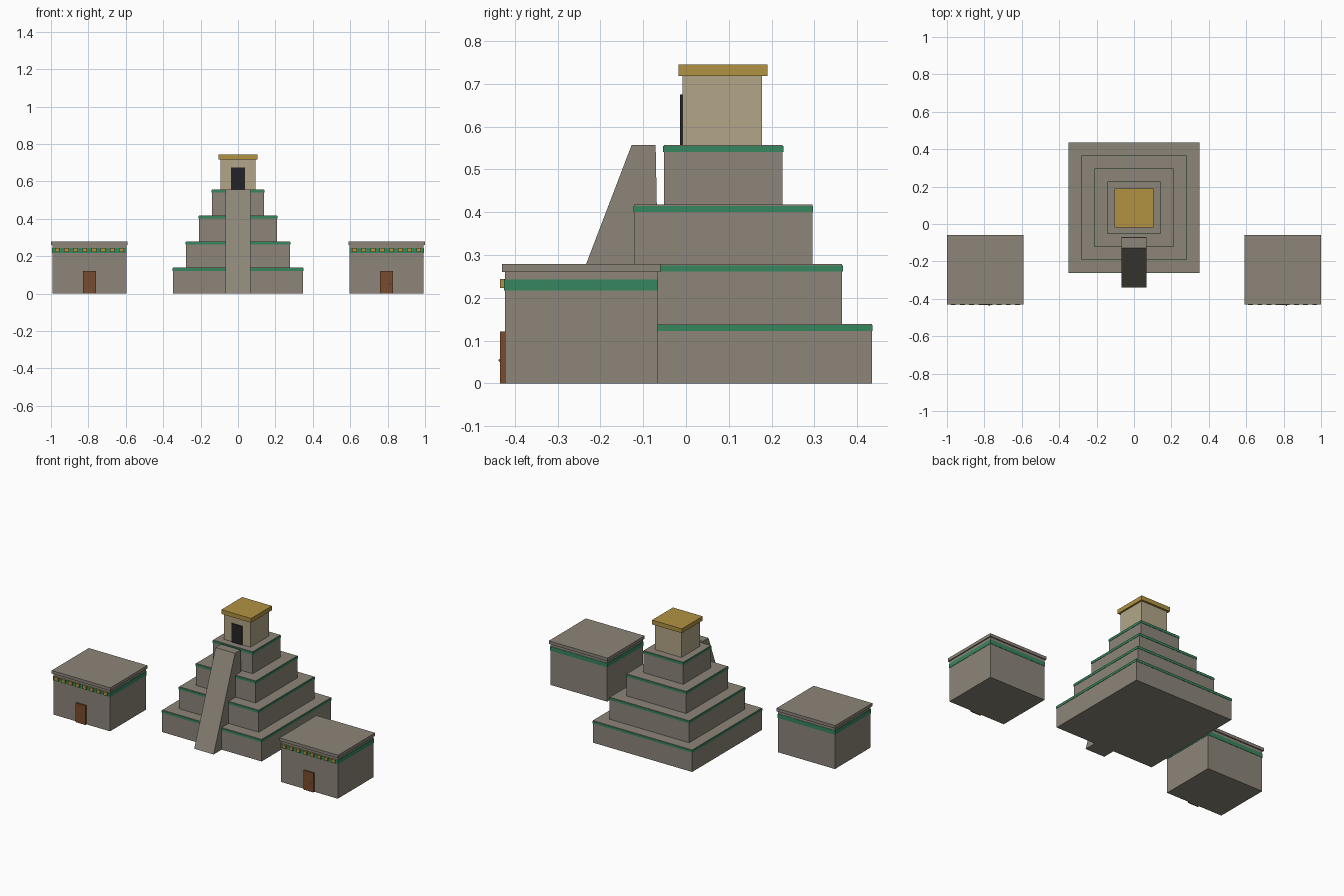
import bpy
import bmesh

if "Cube" in bpy.data.objects:
    bpy.data.objects.remove(bpy.data.objects["Cube"])


def srgb(r, g, b):
    return tuple((c / 255 / 12.92) if c < 10 else ((c / 255 + 0.055) / 1.055) ** 2.4
                 for c in (r, g, b)) + (1.0,)


def material(name, *rgb):
    mat = bpy.data.materials.new(name)
    mat.use_nodes = True
    color = srgb(*rgb)
    mat.diffuse_color = color
    bsdf = mat.node_tree.nodes["Principled BSDF"]
    bsdf.inputs["Base Color"].default_value = color
    bsdf.inputs["Roughness"].default_value = 0.9
    return mat


STONE = material("grey stone", 140, 133, 121)
SAND = material("sand stone", 178, 166, 136)
GOLD = material("gold", 178, 146, 66)
GREEN = material("jade green", 54, 134, 94)
WOOD = material("brown wood", 122, 76, 46)
DARK = material("dark opening", 36, 36, 38)
KNOB = material("pale metal", 200, 190, 160)


def add_mesh(name, bm, mat):
    bmesh.ops.recalc_face_normals(bm, faces=bm.faces)
    mesh = bpy.data.meshes.new(name)
    bm.to_mesh(mesh)
    bm.free()
    mesh.materials.append(mat)
    obj = bpy.data.objects.new(name, mesh)
    bpy.context.collection.objects.link(obj)
    return obj


def box(name, xs, ys, zs, mat):
    """Box given by its (low, high) extent on each axis."""
    bm = bmesh.new()
    bmesh.ops.create_cube(bm, size=1)
    for v in bm.verts:
        for axis, (low, high) in enumerate((xs, ys, zs)):
            v.co[axis] = high if v.co[axis] > 0 else low
    return add_mesh(name, bm, mat)


def block(name, x, y, hx, hy, z0, z1, mat):
    """Box given by its plan centre and half sizes."""
    return box(name, (x - hx, x + hx), (y - hy, y + hy), (z0, z1), mat)


# Stepped pyramid: four tiers, each with a thin green band below its top edge
CY = 0.087
TIERS = 4
STEP = 0.1393
for i in range(TIERS):
    half = 0.347 - 0.0695 * i
    top = STEP * (i + 1)
    block(f"tier_{i + 1}", 0, CY, half, half, top - STEP, top, STONE)
    block(f"tier_band_{i + 1}", 0, CY, half + 0.002, half + 0.002,
          top - 0.017, top - 0.003, GREEN)
SUMMIT = TIERS * STEP

# Temple on the summit
block("temple_walls", 0, 0.085, 0.093, 0.093, SUMMIT, 0.72, SAND)
block("temple_roof", 0, 0.086, 0.104, 0.104, 0.718, 0.745, GOLD)
box("temple_doorway", (-0.037, 0.037), (-0.014, -0.007), (SUMMIT, 0.675), DARK)

# Steep front ramp: a side profile extruded across x
bm = bmesh.new()
profile = [(-0.34, 0), (-0.127, SUMMIT), (-0.071, SUMMIT), (-0.06, 0)]
side = bm.faces.new([bm.verts.new((-0.068, y, z)) for y, z in profile])
swept = bmesh.ops.extrude_face_region(bm, geom=[side])["geom"]
for v in swept:
    if isinstance(v, bmesh.types.BMVert):
        v.co.x = 0.068
add_mesh("front_ramp", bm, STONE)

# Two flat-roofed houses in front, one on each side
HY = -0.245
TILES = 8
for prefix, x in (("right", -0.795), ("left", 0.795)):
    block(f"{prefix}_house_walls", x, HY, 0.198, 0.178, 0, 0.26, STONE)
    block(f"{prefix}_house_roof", x, HY, 0.205, 0.185, 0.26, 0.279, STONE)
    block(f"{prefix}_house_band", x, HY, 0.2, 0.18, 0.217, 0.243, GREEN)
    # Row of gold tiles along the front of the band
    for i in range(TILES):
        tx = x + (i - (TILES - 1) / 2) * 0.049
        box(f"{prefix}_house_tile_{i + 1}", (tx - 0.013, tx + 0.013),
            (-0.434, -0.42), (0.223, 0.244), GOLD)
    # Wooden door with a small knob
    box(f"{prefix}_house_door", (x - 0.035, x + 0.035),
        (-0.434, -0.42), (0, 0.121), WOOD)
    bm = bmesh.new()
    bmesh.ops.create_icosphere(bm, subdivisions=2, radius=0.004)
    bmesh.ops.translate(bm, verts=bm.verts, vec=(x + 0.02, -0.434, 0.054))
    add_mesh(f"{prefix}_house_door_knob", bm, KNOB)
